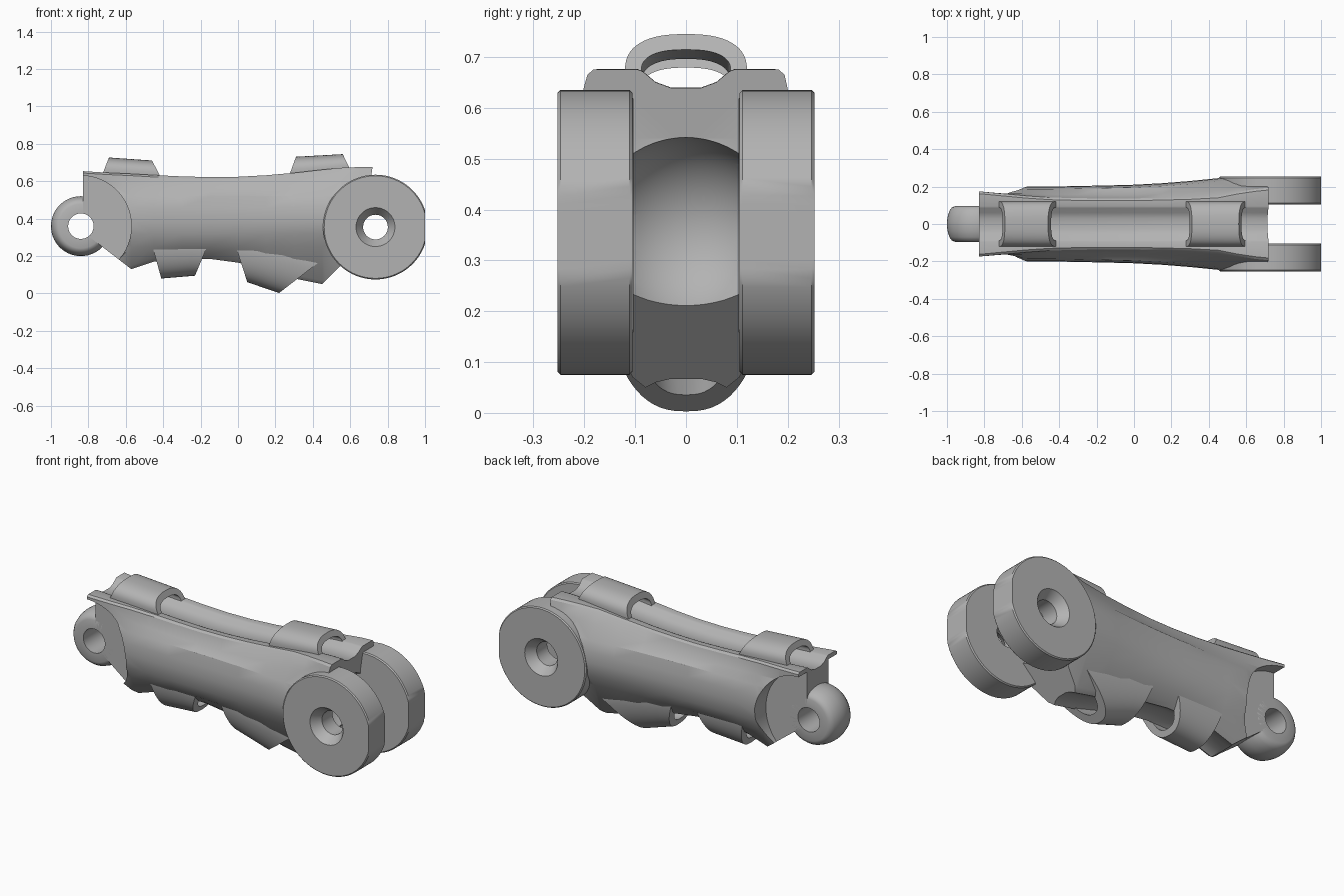
import bpy, bmesh, math
from mathutils import Matrix

if "Cube" in bpy.data.objects:
    bpy.data.objects.remove(bpy.data.objects["Cube"])

grey = bpy.data.materials.new("plain grey")
grey.use_nodes = True
grey.diffuse_color = (0.45, 0.45, 0.45, 1)
grey.node_tree.nodes["Principled BSDF"].inputs["Base Color"].default_value = grey.diffuse_color


def make(name, bm):
    bmesh.ops.recalc_face_normals(bm, faces=bm.faces)
    mesh = bpy.data.meshes.new(name)
    bm.to_mesh(mesh)
    bm.free()
    mesh.materials.append(grey)
    obj = bpy.data.objects.new(name, mesh)
    bpy.context.collection.objects.link(obj)
    return obj


def activate(obj):
    bpy.ops.object.select_all(action='DESELECT')
    obj.select_set(True)
    bpy.context.view_layer.objects.active = obj


def smooth(obj, angle=32):
    activate(obj)
    bpy.ops.object.shade_smooth_by_angle(angle=math.radians(angle))


def loft(name, rings, closed=False):
    """Skin a list of matching closed rings; cap the ends unless closed."""
    bm = bmesh.new()
    rows = [[bm.verts.new(p) for p in ring] for ring in rings]
    pairs = list(zip(rows, rows[1:])) + ([(rows[-1], rows[0])] if closed else [])
    for a, b in pairs:
        for i in range(len(a)):
            j = (i + 1) % len(a)
            bm.faces.new((a[i], a[j], b[j], b[i]))
    if not closed:
        bm.faces.new(rows[0])
        bm.faces.new(rows[-1])
    return make(name, bm)


def lathe(name, profile, cx, cz, flat=9, steps=96):
    """Spin a closed (radius, y) profile about y, with an optional flat on the +x side."""
    rings = []
    for k in range(steps):
        a = math.tau * k / steps
        rings.append([(cx + min(r * math.cos(a), flat), y, cz + r * math.sin(a))
                      for r, y in profile])
    return loft(name, rings, closed=True)


def cylinder(name, cx, cz, radius, y0, y1, steps=96):
    ring = [(cx + radius * math.cos(math.tau * k / steps),
             cz + radius * math.sin(math.tau * k / steps)) for k in range(steps)]
    return loft(name, [[(x, y, z) for x, z in ring] for y in (y0, y1)])


def cut(obj, cutter, operation='DIFFERENCE'):
    mod = obj.modifiers.new("cut", 'BOOLEAN')
    mod.operation = operation
    mod.solver = 'EXACT'
    mod.object = cutter
    activate(obj)
    bpy.ops.object.modifier_apply(modifier=mod.name)
    bpy.data.objects.remove(cutter)


# Body: x, top, bottom, half width, half width of the top rim
stations = [
    (-.86, .656, .13, .18, .165), (-.7, .646, .13, .185, .15),
    (-.57, .64, .13, .2, .138), (-.45, .633, .17, .2, .13),
    (-.3, .626, .185, .203, .126), (-.15, .622, .185, .206, .125),
    (0, .624, .165, .21, .125), (.15, .632, .125, .218, .128),
    (.3, .645, .08, .23, .132), (.45, .662, .05, .245, .14),
    (.55, .672, .05, .25, .16), (.65, .676, .05, .25, .175),
    (.75, .675, .05, .25, .185),
]


def body_ring(x, top, low, w, rim):
    half = [(.03, top - .036), (.06, top - .025), (.085, top - .004), (.095, top),
            (rim, top), (rim + .012, top - .01), (rim + (w - rim) * .4, top - .07),
            (w * .93, .52), (w * .985, .46), (w, .4), (w * .95, .32), (w * .76, .25),
            (.105, low + .02), (.08, low), (.06, low + .01), (.03, low + .017)]
    return [(x, y, z) for y, z in half] + [(x, -y, z) for y, z in reversed(half)]


body = loft("link_body", [body_ring(*s) for s in stations])

# Trim both ends to the side outline
outline = [(-.83, .9), (-.83, .33), (-.57, .13), (-.57, -.1), (.3, -.1), (.45, .05),
           (.7, .3), (.7, .54), (.72, .68), (.72, .9)]
cut(body, loft("trim", [[(x, y, z) for x, z in outline] for y in (-.5, .5)]), 'INTERSECT')

# Side recesses around both hinge axes
KNUCKLE, FORK = (-.84, .36), (.735, .355)
for (cx, cz), radius, inner in ((KNUCKLE, .27, .095), (FORK, .265, .104)):
    for side in (1, -1):
        cut(body, cylinder("recess", cx, cz, radius, side * inner, side * .5))

# Hinge bore and the hollow socket that receives the next knuckle
cut(body, cylinder("bore", *KNUCKLE, .068, -.4, .4))
ball = bmesh.new()
bmesh.ops.create_uvsphere(ball, u_segments=64, v_segments=32, radius=.19)
bmesh.ops.transform(ball, matrix=Matrix.Translation((FORK[0], 0, FORK[1])), verts=ball.verts)
cut(body, make("socket", ball))
smooth(body, 28)

# Rounded knuckle with a through bore
half = [(.068, .095), (.118, .095), (.134, .088), (.147, .07), (.156, .04), (.16, .012)]
smooth(lathe("knuckle", half + [(r, -y) for r, y in reversed(half)], *KNUCKLE), 45)

# Fork discs with countersunk holes and a flat tip
disc = [(.066, .105), (.066, .2), (.104, .253), (.274, .253), (.28, .247),
        (.28, .111), (.274, .105)]
for name, side in (("fork_disc_left", 1), ("fork_disc_right", -1)):
    smooth(lathe(name, [(r, side * y) for r, y in disc], *FORK, flat=.265))


# Cable guides: arches set between two slanted ends, each end a base and a tip (x, z)
def guide(name, ends, inner_top, flare, steps=28):
    def arch(width, height, spread):
        pts = []
        for k in range(steps + 1):
            a = math.pi * k / steps
            c, s = math.cos(a), math.sin(a)
            t = height * s ** .8
            y = (width + spread * (1 - t)) * math.copysign(abs(c) ** .8, c)
            pts.append((y, t))
        return [(pts[0][0], -.15)] + pts + [(pts[-1][0], -.15)]

    section = arch(.12, 1, flare) + arch(.088, inner_top, 0)[::-1]
    rings = []
    for k in range(5):
        f = k / 4
        (bx, bz), (tx, tz) = [
            [p + (q - p) * f for p, q in zip(ends[0][i], ends[1][i])] for i in (0, 1)]
        rings.append([(bx + (tx - bx) * t, y, bz + (tz - bz) * t) for y, t in section])
    smooth(loft(name, rings))


guide("top_guide_rear", (((-.72, .65), (-.69, .727)), ((-.42, .635), (-.46, .711))), .58, 0)
guide("top_guide_front", (((.28, .648), (.31, .731)), ((.595, .672), (.56, .745))), .58, 0)
guide("bottom_guide_rear", (((-.46, .26), (-.41, .08)), ((-.165, .25), (-.23, .095))), .8, .025)
guide("bottom_guide_front", (((-.01, .245), (.05, .06)), ((.43, .165), (.22, .003))), .8, .025)
